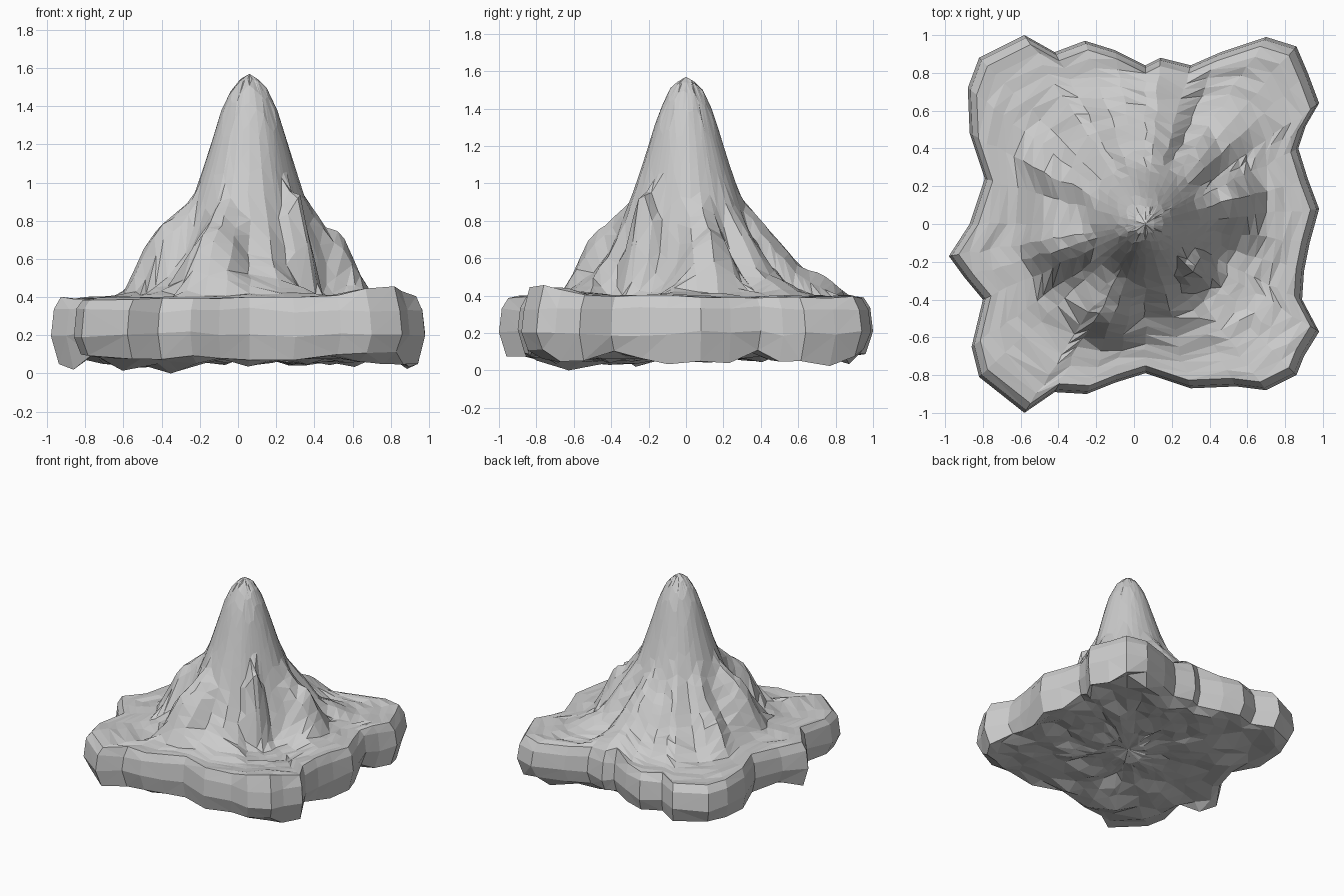
import bpy
import bmesh
import random
from mathutils import Vector, noise

random.seed(4)
cube = bpy.data.objects.get("Cube")
if cube:
    bpy.data.objects.remove(cube, do_unlink=True)

stone = bpy.data.materials.new("grey stone")
stone.use_nodes = True
grey = (0.6, 0.6, 0.6, 1)
stone.diffuse_color = grey
stone.node_tree.nodes["Principled BSDF"].inputs["Base Color"].default_value = grey

# Lobed outline of the slab, clockwise from the back left corner of the plan
OUTLINE = [(-.82, .88), (-.58, 1), (-.42, .91), (-.26, .97), (-.1, .92), (.06, .84),
           (.14, .88), (.3, .84), (.46, .91), (.7, .99), (.86, .94), (.92, .8),
           (.98, .64), (.91, .52), (.87, .4), (.92, .24), (.98, .08), (.93, -.1),
           (.9, -.25), (.89, -.4), (.98, -.57), (.9, -.7), (.86, -.8), (.7, -.88),
           (.54, -.86), (.3, -.87), (.06, -.79), (-.1, -.84), (-.25, -.9), (-.42, -.89),
           (-.58, -1), (-.82, -.81), (-.86, -.65), (-.8, -.4), (-.9, -.28), (-.98, -.17),
           (-.87, 0), (-.79, .24), (-.87, .48), (-.88, .72)]
# Main peak: distance from the axis, height
PEAK = [(0, 1.57), (.08, 1.52), (.15, 1.37), (.22, 1.14), (.28, .96), (.34, .8),
        (.42, .62), (.52, .5), (.62, .43), (.75, .395), (2, .39)]
# Ridges running out from the peak: end x, end y, end height, half width
RIDGES = [(.29, -.22, .96, .17), (-.36, -.1, .79, .28), (-.12, -.42, .77, .28),
          (.48, .12, .75, .25), (-.39, .27, .63, .28), (.1, .62, .54, .3),
          (-.25, .5, .54, .28), (.45, .45, .5, .25)]
CENTRE = Vector((.06, 0))
GULLY = Vector((.43, -.25))
TOP_RINGS, UNDER_RINGS = 18, 7
PLAIN = .385


def smooth(t):
    t = max(0, min(1, t))
    return t * t * (3 - 2 * t)


def peak_height(r):
    for (r0, z0), (r1, z1) in zip(PEAK, PEAK[1:]):
        if r <= r1:
            return z0 + (z1 - z0) * (r - r0) / (r1 - r0)
    return PEAK[-1][1]


def ridge_height(p, x, y, h, width):
    """Crest falling from the peak's flank to the ridge end."""
    end = Vector((x, y))
    start = CENTRE + (end - CENTRE).normalized() * .27
    axis = end - start
    t = max(0, min(1, (p - start).dot(axis) / axis.length_squared))
    crest = .95 + (h - .95) * t
    gap = (p - start - axis * t).length
    return PLAIN + (crest - PLAIN) * smooth(1.08 - gap / width)


def ground(p):
    heights = [ridge_height(p, *ridge) for ridge in RIDGES]
    corner = smooth(1 - (p - Vector((.8, -.78))).length / .45)
    hollow = .2 * smooth(1.2 - (p - GULLY).length / .26)
    cone = max(PLAIN, peak_height((p - CENTRE).length) - hollow)
    return max(cone, *heights) + .055 * corner


def underside(p):
    knob = smooth(1 - (p - Vector((-.5, -.55))).length / .4)
    return .08 + .05 * noise.noise((p * 5).to_3d()) - .06 * knob


def rim_bottom(p):
    return .05 if abs(p.x) > .86 else .1


bm = bmesh.new()
rim = [Vector(p) for p in OUTLINE]


def jitter(amount):
    return random.uniform(-amount, amount)


def make_ring(scale, height, shake=0, lift=0):
    ring = []
    for p in rim:
        q = CENTRE.lerp(p, scale)
        q += Vector((jitter(shake), jitter(shake)))
        ring.append(bm.verts.new((q.x, q.y, height(q) + jitter(lift))))
    return ring


# Mountain surface, from the summit out to the lip
rings = []
for i in range(1, TOP_RINGS + 1):
    t = i / TOP_RINGS * .95
    calm = i < 7 or i == TOP_RINGS
    rings.append(make_ring(t, ground, 0 if calm else .01, .003 if i < 7 else .01))

# Rounded side of the slab
rings.append(make_ring(.985, lambda p: .33, 0, .015))
rings.append(make_ring(1, lambda p: .21, 0, .02))
rings.append(make_ring(.96, rim_bottom, 0, .025))

# Rough underside, from the edge in to the middle
for i in range(UNDER_RINGS, 0, -1):
    rings.append(make_ring(i / UNDER_RINGS * .88, underside, .012, .003 * i))

count = len(rim)
summit = bm.verts.new((CENTRE.x, CENTRE.y, PEAK[0][1]))
belly = bm.verts.new((CENTRE.x, CENTRE.y, underside(CENTRE)))
for k in range(count):
    n = (k + 1) % count
    bm.faces.new((summit, rings[0][k], rings[0][n]))
    bm.faces.new((belly, rings[-1][n], rings[-1][k]))
    for a, b in zip(rings, rings[1:]):
        bm.faces.new((a[k], b[k], b[n], a[n]))

# Rest the lowest point on the ground and facet everything
low = min(v.co.z for v in bm.verts)
for v in bm.verts:
    if v.co.z < .3:
        v.co.z -= low
bmesh.ops.triangulate(bm, faces=bm.faces[:])
bmesh.ops.recalc_face_normals(bm, faces=bm.faces[:])

mesh = bpy.data.meshes.new("mountain")
bm.to_mesh(mesh)
bm.free()
mesh.materials.append(stone)
mountain = bpy.data.objects.new("mountain", mesh)
bpy.context.collection.objects.link(mountain)
